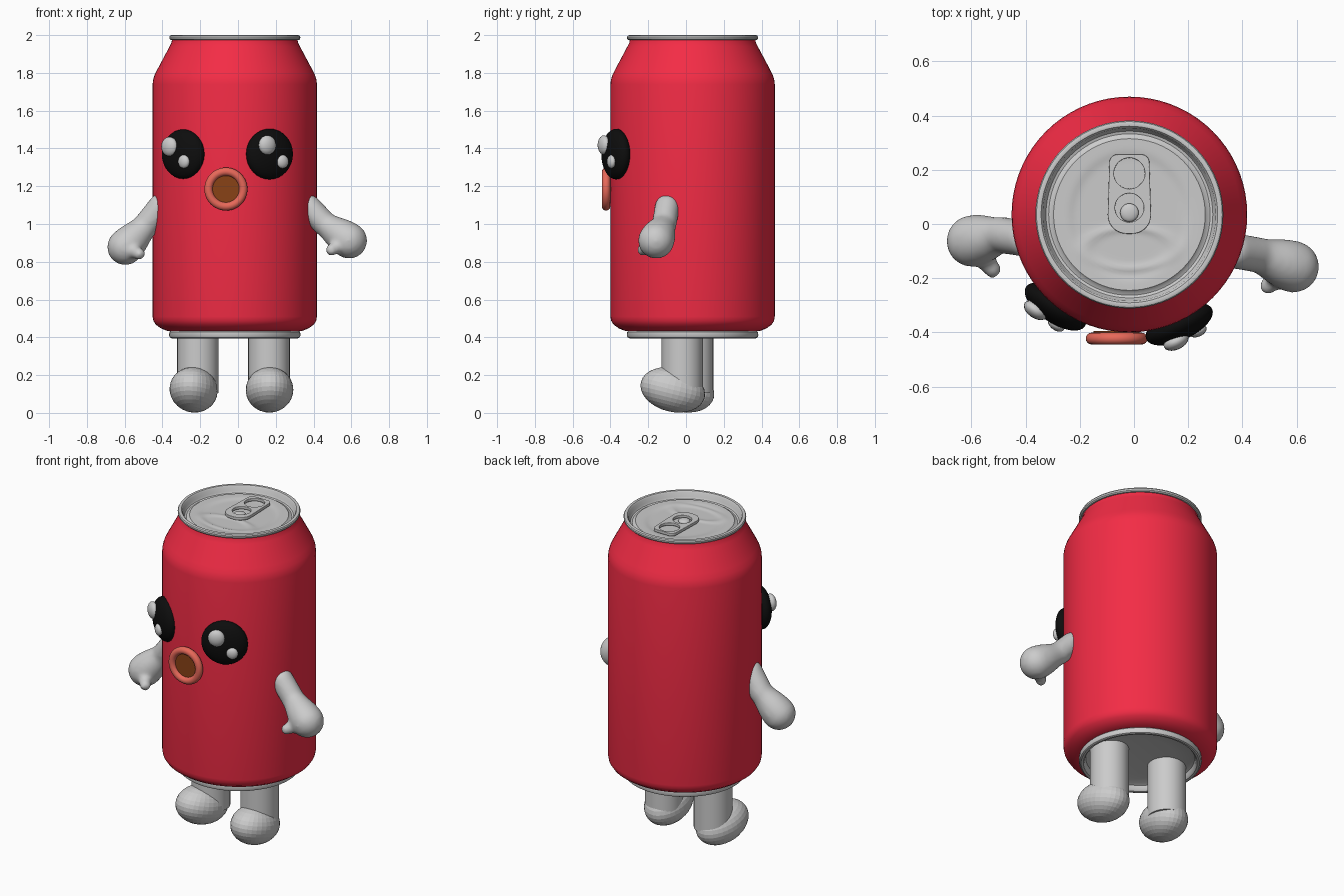
import bpy, bmesh, math
from math import sin, cos, pi, radians, hypot, exp
from mathutils import Vector, Matrix

if "Cube" in bpy.data.objects:
    bpy.data.objects.remove(bpy.data.objects["Cube"])

CX, CY = -0.017, 0.035   # can axis


def material(name, rgb):
    m = bpy.data.materials.new(name)
    m.diffuse_color = (*rgb, 1)
    m.use_nodes = True
    m.node_tree.nodes["Principled BSDF"].inputs["Base Color"].default_value = m.diffuse_color
    return m


RED = material("red", (0.9, 0.025, 0.06))
BLACK = material("black", (0.004, 0.004, 0.004))
CORAL = material("coral", (0.8, 0.14, 0.1))
BROWN = material("brown", (0.25, 0.055, 0.008))


def finish(ob, mat=None, smooth=35):
    if mat:
        ob.data.materials.append(mat)
    if smooth:
        bpy.ops.object.select_all(action='DESELECT')
        ob.select_set(True)
        bpy.context.view_layer.objects.active = ob
        bpy.ops.object.shade_smooth_by_angle(angle=radians(smooth))
    return ob


def from_bmesh(name, bm, mat=None, smooth=35):
    me = bpy.data.meshes.new(name)
    bm.to_mesh(me)
    bm.free()
    ob = bpy.data.objects.new(name, me)
    bpy.context.collection.objects.link(ob)
    return finish(ob, mat, smooth)


def lathe(name, profile, mat=None, n=72, height=None):
    """Revolve (radius, z) points about the can axis."""
    bm = bmesh.new()
    rings = []
    for r, z in profile:
        ring = []
        for i in range(n):
            x, y = CX + r * cos(2 * pi * i / n), CY + r * sin(2 * pi * i / n)
            ring.append(bm.verts.new((x, y, height(x, y) if height else z)))
        rings.append(ring)
    for a, b in zip(rings, rings[1:]):
        for i in range(n):
            j = (i + 1) % n
            bm.faces.new((a[i], a[j], b[j], b[i]))
    bmesh.ops.remove_doubles(bm, verts=bm.verts, dist=1e-5)
    bmesh.ops.recalc_face_normals(bm, faces=bm.faces)
    return from_bmesh(name, bm, mat)


def ellipsoid(name, loc, semi, rot=Matrix(), mat=None, smooth=60, seg=32):
    bm = bmesh.new()
    m = Matrix.Translation(loc) @ rot @ Matrix.Diagonal((*semi, 1))
    bmesh.ops.create_uvsphere(bm, u_segments=seg, v_segments=seg // 2, radius=1, matrix=m)
    return from_bmesh(name, bm, mat, smooth)


# Can wall, top rim and bottom rim
lathe("can_body", [(0.335, 0.432), (0.36, 0.435), (0.39, 0.447), (0.418, 0.467), (0.431, 0.487),
                   (0.435, 0.51), (0.435, 1.74), (0.432, 1.765), (0.424, 1.79), (0.41, 1.818),
                   (0.345, 1.94), (0.335, 1.96), (0.332, 1.978)], RED)
lathe("top_rim", [(0.328, 1.972), (0.34, 1.974), (0.346, 1.98), (0.347, 1.99), (0.343, 1.997),
                  (0.335, 2.0), (0.326, 1.998), (0.319, 1.99), (0.315, 1.965), (0.308, 1.955),
                  (0.298, 1.952), (0.288, 1.956), (0.28, 1.964)])
lathe("bottom_rim", [(0.338, 0.436), (0.346, 0.428), (0.348, 0.41), (0.343, 0.399), (0.335, 0.395),
                     (0.322, 0.397), (0.314, 0.405), (0.308, 0.428), (0.29, 0.435), (0.2, 0.443),
                     (0.1, 0.448), (0, 0.45)])


# Lid panel with pressed recess and mouth outline
def lid_height(x, y):
    x -= CX
    recess = hypot(x / 0.225, (y - 0.03) / 0.24)
    mouth = hypot(x / 0.165, (y + 0.09) / 0.075)
    z = 1.964 - 0.007 / (1 + exp((recess - 0.95) * 30))
    return z + 0.006 * exp(-((mouth - 1) / 0.17) ** 2)


lathe("lid_panel", [(0.28 * i / 28, 0) for i in range(29)], height=lid_height)


# Pull tab: a filled outline with two holes
def arc(x, y, r, a0, a1, n):
    return [(x + r * cos(radians(a0 + (a1 - a0) * i / n)),
             y + r * sin(radians(a0 + (a1 - a0) * i / n))) for i in range(n + 1)]


outline = (arc(0.044, 0.227, 0.03, 0, 90, 6) + arc(-0.044, 0.227, 0.03, 90, 180, 6)
           + arc(-0.01, 0.034, 0.07, 180, 270, 10) + arc(0.01, 0.034, 0.07, 270, 360, 10))
holes = [arc(0, 0.187, 0.057, 0, 350, 35), arc(0, 0.06, 0.053, 0, 350, 35)]
cu = bpy.data.curves.new("pull_tab", 'CURVE')
cu.dimensions = '2D'
cu.fill_mode = 'BOTH'
cu.extrude = 0.006
cu.bevel_depth = 0.003
cu.offset = -0.003
for pts in [outline] + holes:
    s = cu.splines.new('POLY')
    s.points.add(len(pts) - 1)
    for p, (x, y) in zip(s.points, pts):
        p.co = (x, y, 0, 1)
    s.use_cyclic_u = True
tab = bpy.data.objects.new("pull_tab", cu)
tab.location = (CX, 0, 1.972)
bpy.context.collection.objects.link(tab)
bpy.ops.object.select_all(action='DESELECT')
tab.select_set(True)
bpy.context.view_layer.objects.active = tab
bpy.ops.object.convert(target='MESH')
finish(bpy.context.object)
ellipsoid("tab_rivet", (CX, 0.042, 1.964), (0.034, 0.034, 0.014))

# Eyes with two highlights each: centre, turn, semi-axes, highlight offsets
eyes = [("left", (-0.29, -0.305, 1.37), -34, (0.131, 0.06, 0.131), (-0.053, 0.04), (0.04, -0.04)),
        ("right", (0.167, -0.37, 1.37), 25, (0.134, 0.06, 0.134), (-0.038, 0.048), (0.052, -0.04))]
for side, c, turn, semi, big, small in eyes:
    rot = Matrix.Rotation(radians(turn), 4, 'Z')
    ellipsoid(side + "_eye", c, semi, rot, BLACK)
    for label, (u, w), r in (("large", big, 0.049), ("small", small, 0.034)):
        d = semi[1] * math.sqrt(1 - (u / semi[0]) ** 2 - (w / semi[2]) ** 2)
        pos = Vector(c) + rot @ Vector((u, -d, w))
        ellipsoid(f"{side}_eye_{label}_highlight", pos, (r, 0.6 * r, r * 1.05), rot, seg=20)

# Mouth
bpy.ops.mesh.primitive_torus_add(major_radius=0.092, minor_radius=0.022, major_segments=48,
                                 minor_segments=16, location=(-0.064, -0.423, 1.185),
                                 rotation=(pi / 2, 0, 0))
bpy.context.object.name = "mouth_ring"
finish(bpy.context.object, CORAL, 60)
bpy.ops.mesh.primitive_cylinder_add(vertices=40, radius=0.085, depth=0.03,
                                    location=(-0.064, -0.41, 1.185), rotation=(pi / 2, 0, 0))
bpy.context.object.name = "mouth_inside"
finish(bpy.context.object, BROWN)


# Arms: chains of blended spheres, remeshed into one skin
def arm(name, chains):
    bm = bmesh.new()
    for chain in chains:
        for (p, r), (q, s) in zip(chain, chain[1:]):
            for i in range(13):
                t = i / 12
                k = t * t * (3 - 2 * t)
                loc = Vector(p).lerp(Vector(q), t)
                bmesh.ops.create_icosphere(bm, subdivisions=3, radius=r + (s - r) * k,
                                           matrix=Matrix.Translation(loc))
    ob = from_bmesh(name, bm, smooth=0)
    rm = ob.modifiers.new("skin", 'REMESH')
    rm.mode = 'VOXEL'
    rm.voxel_size = 0.011
    rm.use_smooth_shade = True
    sm = ob.modifiers.new("soften", 'SMOOTH')
    sm.factor = 0.5
    sm.iterations = 8


rh, lh = (0.588, -0.158, 0.912), (-0.597, -0.063, 0.878)
arm("right_arm", [[((0.375, -0.1, 1.09), 0.066), ((0.46, -0.115, 1.0), 0.066), (rh, 0.096)],
                  [(rh, 0.06), ((0.495, -0.228, 0.863), 0.032)]])
arm("left_arm", [[((-0.41, -0.055, 1.095), 0.066), ((-0.49, -0.04, 0.99), 0.068), (lh, 0.096)],
                 [(lh, 0.06), ((-0.523, -0.168, 0.842), 0.032)]])

# Legs and feet
for side, leg, foot, splay in (("left", (-0.212, 0.035), (-0.235, -0.02), -10),
                               ("right", (0.164, -0.02), (0.167, -0.07), 2)):
    bpy.ops.mesh.primitive_cylinder_add(vertices=32, radius=0.11, depth=0.34,
                                        location=(*leg, 0.275))
    bpy.context.object.name = side + "_leg"
    finish(bpy.context.object)
    rot = Matrix.Rotation(radians(splay), 4, 'Z') @ Matrix.Rotation(radians(-14), 4, 'X')
    ellipsoid(side + "_foot", (*foot, 0.122), (0.126, 0.174, 0.116), rot, smooth=0)
